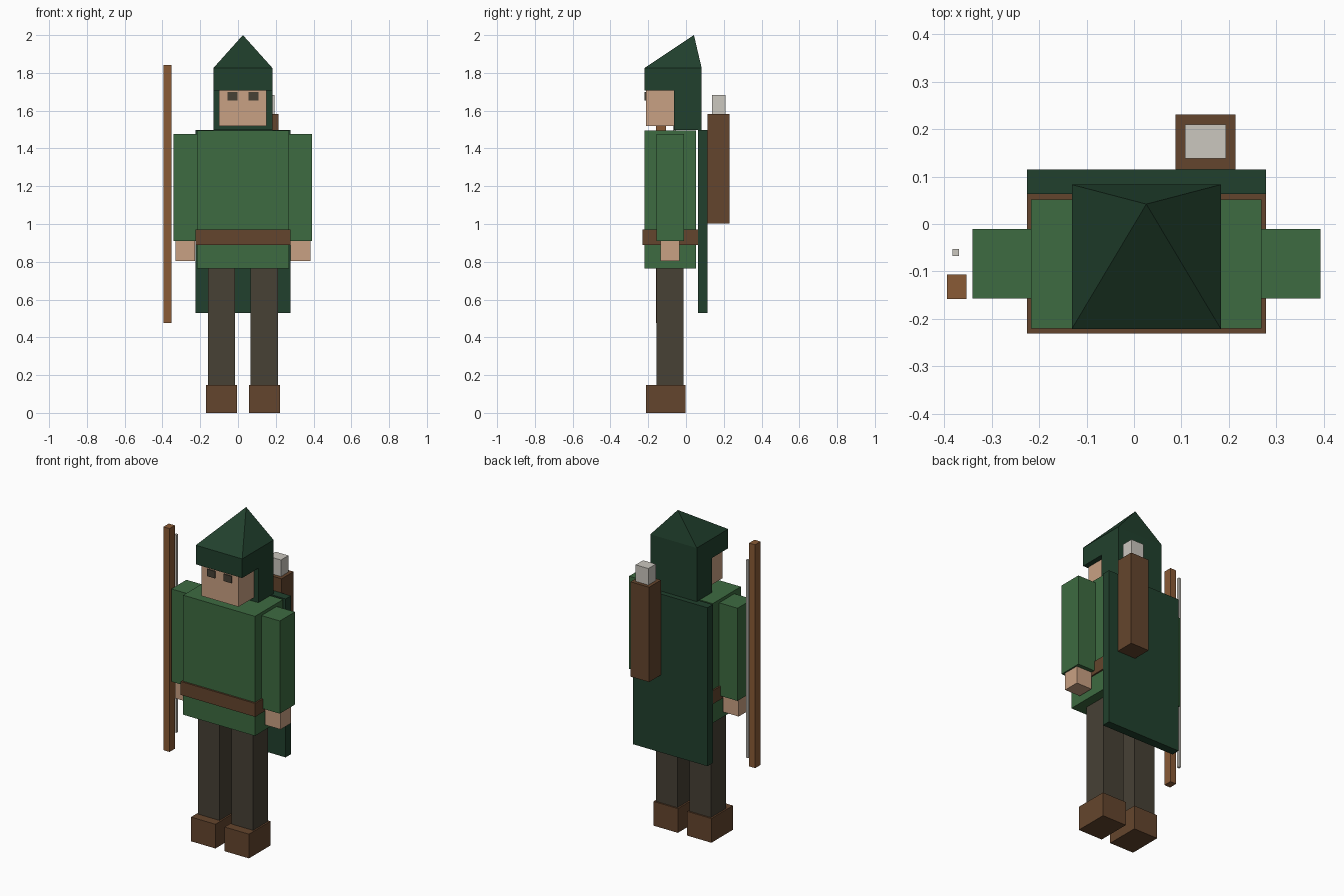
import bpy, bmesh

if "Cube" in bpy.data.objects:
    bpy.data.objects.remove(bpy.data.objects["Cube"])

CX = 0.026  # body centre line


def material(name, rgb):
    """Flat colour from 0-255 sRGB values."""
    lin = [((c / 255 + 0.055) / 1.055) ** 2.4 for c in rgb]
    m = bpy.data.materials.new(name)
    m.diffuse_color = (*lin, 1)
    m.use_nodes = True
    m.node_tree.nodes["Principled BSDF"].inputs["Base Color"].default_value = m.diffuse_color
    return m


tunic_green = material("tunic green", (61, 107, 65))
hood_green = material("dark green", (33, 64, 45))
skin = material("skin", (201, 161, 131))
leather = material("brown leather", (100, 69, 45))
bow_wood = material("bow wood", (138, 91, 54))
dark_cloth = material("dark cloth", (71, 65, 53))
pale_grey = material("pale grey", (203, 199, 191))


def add_mesh(name, bm, mat):
    bmesh.ops.recalc_face_normals(bm, faces=bm.faces[:])
    mesh = bpy.data.meshes.new(name)
    bm.to_mesh(mesh)
    bm.free()
    mesh.materials.append(mat)
    bpy.context.collection.objects.link(bpy.data.objects.new(name, mesh))


def box(name, mat, x, y, z):
    """Box from (min, max) pairs on each axis."""
    bm = bmesh.new()
    bmesh.ops.create_cube(bm, size=1)
    for v in bm.verts:
        v.co = [r[0] if c < 0 else r[1] for c, r in zip(v.co, (x, y, z))]
    add_mesh(name, bm, mat)


def pair(name, mat, inner, outer, y, z):
    """Two boxes mirrored about the body centre line."""
    box("left_" + name, mat, (CX + inner, CX + outer), y, z)
    box("right_" + name, mat, (CX - outer, CX - inner), y, z)


# Legs and boots
pair("boot", leather, 0.031, 0.196, (-0.211, -0.003), (0, 0.148))
pair("leg", dark_cloth, 0.041, 0.186, (-0.157, -0.012), (0.148, 0.765))

# Tunic, belt and arms
box("tunic", tunic_green, (CX - 0.243, CX + 0.243), (-0.22, 0.052), (0.765, 1.496))
box("belt", leather, (CX - 0.252, CX + 0.252), (-0.231, 0.063), (0.888, 0.97))
pair("arm", tunic_green, 0.243, 0.367, (-0.157, -0.011), (0.91, 1.477))
pair("hand", skin, 0.253, 0.358, (-0.136, -0.035), (0.803, 0.91))

# Head and eye plates
box("head", skin, (CX - 0.126, CX + 0.126), (-0.212, 0.02), (1.52, 1.74))
pair("eye", dark_cloth, 0.029, 0.082, (-0.219, -0.211), (1.655, 1.698))

# Hood: brim, back part and off-centre pointed top
HX, HY = (CX - 0.157, CX + 0.157), (-0.221, 0.083)
box("hood_brim", hood_green, HX, HY, (1.708, 1.825))
box("hood_back", hood_green, HX, (-0.064, 0.083), (1.497, 1.708))
bm = bmesh.new()
base = [bm.verts.new((HX[i], HY[j], 1.825)) for i, j in ((0, 0), (1, 0), (1, 1), (0, 1))]
tip = bm.verts.new((CX, 0.042, 2.0))
bm.faces.new(base)
for k in range(4):
    bm.faces.new((base[k], base[(k + 1) % 4], tip))
add_mesh("hood_point", bm, hood_green)

# Cape
box("cape", hood_green, (CX - 0.252, CX + 0.252), (0.063, 0.115), (0.528, 1.497))

# Quiver and arrows
box("quiver", leather, (0.088, 0.214), (0.115, 0.231), (1.003, 1.583))
box("arrows", pale_grey, (0.108, 0.194), (0.138, 0.21), (1.583, 1.684))

# Bow and string
box("bow", bow_wood, (-0.394, -0.353), (-0.158, -0.106), (0.477, 1.843))
box("bow_string", pale_grey, (-0.383, -0.369), (-0.068, -0.053), (0.555, 1.765))
